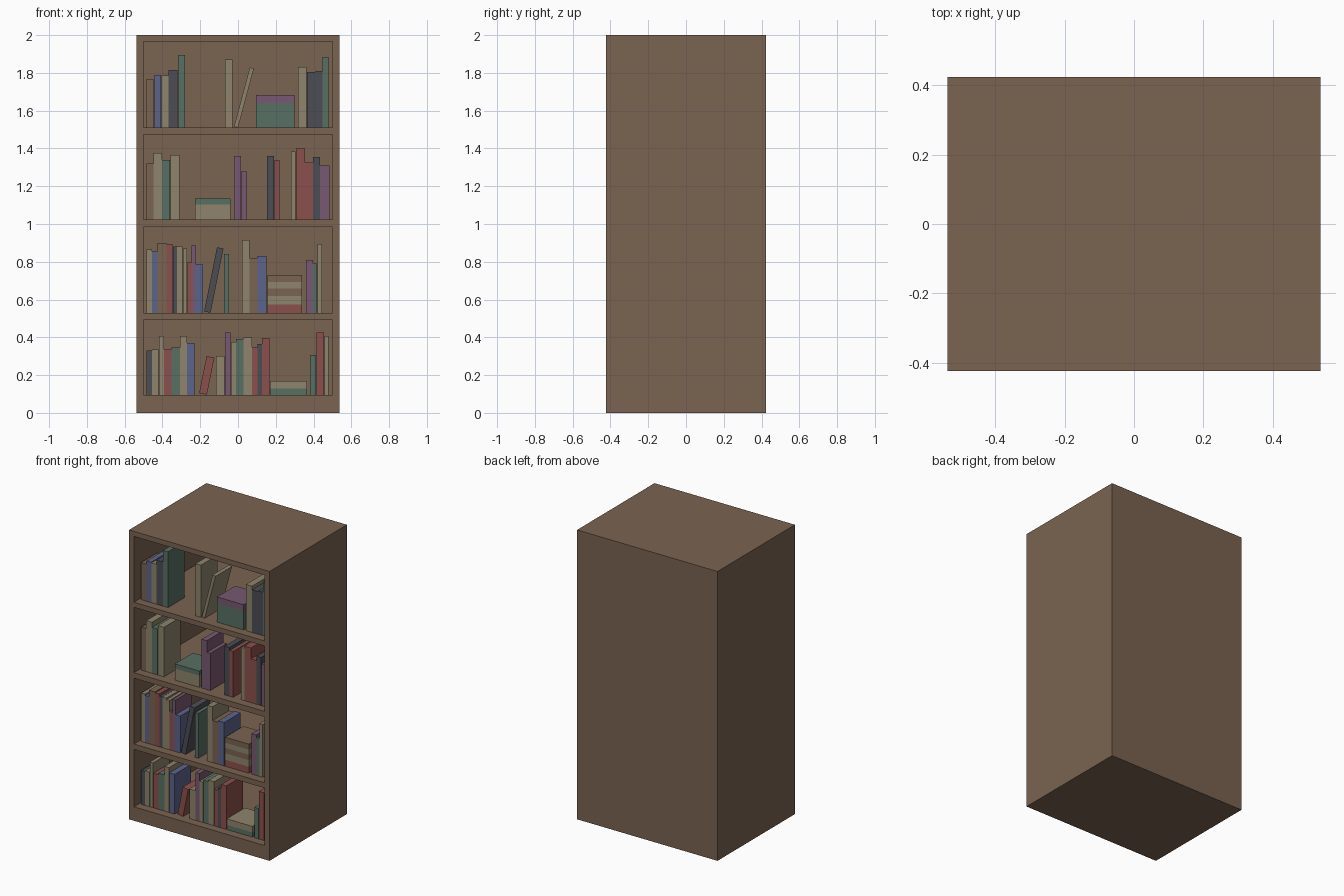
import bpy
import bmesh
from math import radians
from mathutils import Matrix, Vector

default = bpy.data.objects.get("Cube")
if default:
    bpy.data.objects.remove(default, do_unlink=True)

HALF_W, HALF_D, HEIGHT = 0.537, 0.423, 2.0
INNER_X, INNER_BACK = 0.5, 0.385
BOOK_FRONT, BOOK_DEPTH = -0.365, 0.18
OPENINGS = [(0.096, 0.493), (0.53, 0.985), (1.023, 1.475), (1.51, 1.965)]

# Colours, given as display values and converted to linear
COLOURS = {
    "brown": (122, 99, 81), "red": (138, 80, 76), "blue": (92, 100, 138),
    "green": (88, 112, 99), "slate": (76, 77, 85), "cream": (142, 132, 108),
    "purple": (120, 89, 114),
}
NAMES = list(COLOURS)


def linear(v):
    c = v / 255
    return c / 12.92 if c <= 0.04045 else ((c + 0.055) / 1.055) ** 2.4


def make_material(name):
    mat = bpy.data.materials.new(name)
    rgba = (*[linear(v) for v in COLOURS[name]], 1)
    mat.diffuse_color = rgba
    mat.use_nodes = True
    bsdf = next(n for n in mat.node_tree.nodes if n.type == "BSDF_PRINCIPLED")
    bsdf.inputs["Base Color"].default_value = rgba
    bsdf.inputs["Roughness"].default_value = 0.9
    return mat


MATERIALS = [make_material(n) for n in NAMES]


def add_box(bm, low, high, colour="brown", turn=None):
    low, high = Vector(low), Vector(high)
    size = Matrix.Diagonal((*(high - low), 1))
    matrix = Matrix.Translation((low + high) / 2) @ size
    verts = bmesh.ops.create_cube(bm, size=1, matrix=(turn or Matrix()) @ matrix)["verts"]
    for face in {f for v in verts for f in v.link_faces}:
        face.material_index = NAMES.index(colour)


def finish(bm, name):
    mesh = bpy.data.meshes.new(name)
    bm.to_mesh(mesh)
    bm.free()
    for mat in MATERIALS:
        mesh.materials.append(mat)
    obj = bpy.data.objects.new(name, mesh)
    bpy.context.collection.objects.link(obj)


# Case: a solid block with four compartments pushed in from the front
bm = bmesh.new()
add_box(bm, (-HALF_W, -HALF_D, 0), (HALF_W, HALF_D, HEIGHT))
cuts = [((x, 0, 0), (1, 0, 0)) for x in (-INNER_X, INNER_X)]
cuts += [((0, 0, z), (0, 0, 1)) for pair in OPENINGS for z in pair]
for point, normal in cuts:
    bmesh.ops.bisect_plane(bm, geom=bm.verts[:] + bm.edges[:] + bm.faces[:],
                           plane_co=point, plane_no=normal)


def is_opening(face):
    c = face.calc_center_median()
    return (face.normal.y < -0.9 and abs(c.x) < INNER_X
            and any(a < c.z < b for a, b in OPENINGS))


bm.normal_update()
fronts = [f for f in bm.faces if is_opening(f)]
pushed = bmesh.ops.extrude_discrete_faces(bm, faces=fronts)["faces"]
bmesh.ops.translate(bm, verts=list({v for f in pushed for v in f.verts}),
                    vec=(0, INNER_BACK + HALF_D, 0))
finish(bm, "bookcase")


def row(bm, floor, x, *books):
    """Upright books side by side: colour, thickness (mm), height (cm)."""
    for colour, thick, tall in books:
        end = x + thick / 1000
        add_box(bm, (x, BOOK_FRONT, floor),
                (end - 0.001, BOOK_FRONT + BOOK_DEPTH, floor + tall / 100), colour)
        x = end


def leaning(bm, floor, x, colour, thick, tall, angle):
    """One book tipped to the side about its lower corner."""
    turn = Matrix.Translation((x, 0, floor)) @ Matrix.Rotation(radians(angle), 4, "Y")
    add_box(bm, (-thick, BOOK_FRONT, 0), (0, BOOK_FRONT + BOOK_DEPTH, tall), colour, turn)


def stack(bm, floor, left, right, *books):
    """Books lying flat on each other: colour, thickness (mm)."""
    for colour, thick in books:
        top = floor + thick / 1000
        add_box(bm, (left, BOOK_FRONT, floor),
                (right, BOOK_FRONT + BOOK_DEPTH + 0.02, top), colour)
        floor = top


# Bottom shelf
bm, z = bmesh.new(), OPENINGS[0][0]
row(bm, z, -0.485, ("slate", 30, 23.4), ("cream", 36, 23.9), ("cream", 27, 31),
    ("red", 40, 24), ("green", 46, 25), ("cream", 36, 31), ("blue", 41, 27.4))
leaning(bm, z, -0.165, "red", 0.042, 0.2, 11.5)
row(bm, z, -0.117, ("cream", 47, 20.4), ("purple", 32, 33), ("cream", 28, 28),
    ("green", 40, 29.4), ("cream", 44, 30.4), ("red", 29, 25.4),
    ("slate", 24, 27), ("red", 40, 30))
stack(bm, z, 0.17, 0.365, ("green", 32), ("cream", 42))
row(bm, z, 0.38, ("green", 35, 21), ("red", 42, 33), ("cream", 24, 31))
finish(bm, "bottom_shelf_books")

# Lower middle shelf
bm, z = bmesh.new(), OPENINGS[1][0]
row(bm, z, -0.485, ("cream", 31, 33.5), ("blue", 29, 32.5), ("brown", 47, 37),
    ("red", 33, 36.5), ("slate", 23, 35), ("cream", 30, 35), ("cream", 24, 34),
    ("red", 23, 26.5), ("purple", 23, 35.5), ("blue", 37, 25.5))
leaning(bm, z, -0.145, "slate", 0.035, 0.347, 11.3)
row(bm, z, -0.073, ("green", 26, 31))
row(bm, z, 0.02, ("cream", 41, 38.5), ("brown", 43, 29), ("blue", 47, 30))
stack(bm, z, 0.157, 0.338, ("red", 45), ("cream", 45), ("brown", 38),
      ("cream", 35), ("brown", 38))
row(bm, z, 0.36, ("purple", 37, 28), ("green", 23, 26), ("cream", 25, 36.5))
finish(bm, "lower_middle_shelf_books")

# Upper middle shelf
bm, z = bmesh.new(), OPENINGS[2][0]
row(bm, z, -0.485, ("brown", 38, 29.7), ("cream", 45, 35.2), ("green", 44, 31.7),
    ("cream", 48, 34.2))
stack(bm, z, -0.228, -0.04, ("cream", 80), ("green", 32))
row(bm, z, -0.022, ("purple", 40, 33.7), ("purple", 27, 25.7))
row(bm, z, 0.153, ("slate", 39, 33.7), ("red", 28, 31.7))
row(bm, z, 0.28, ("cream", 26, 36.2), ("red", 49, 37.7), ("red", 42, 30.2),
    ("slate", 37, 33.2), ("purple", 51, 28.7))
finish(bm, "upper_middle_shelf_books")

# Top shelf
bm, z = bmesh.new(), OPENINGS[3][0]
row(bm, z, -0.487, ("brown", 44, 25.5), ("blue", 37, 28), ("cream", 38, 27.5),
    ("slate", 50, 30.5), ("green", 39, 38.5))
row(bm, z, -0.07, ("cream", 43, 36))
leaning(bm, z, 0.0, "cream", 0.022, 0.324, 15)
stack(bm, z, 0.095, 0.298, ("green", 130), ("purple", 44))
row(bm, z, 0.317, ("cream", 47, 32), ("slate", 46, 29.5), ("slate", 38, 30),
    ("green", 33, 37.5))
finish(bm, "top_shelf_books")
